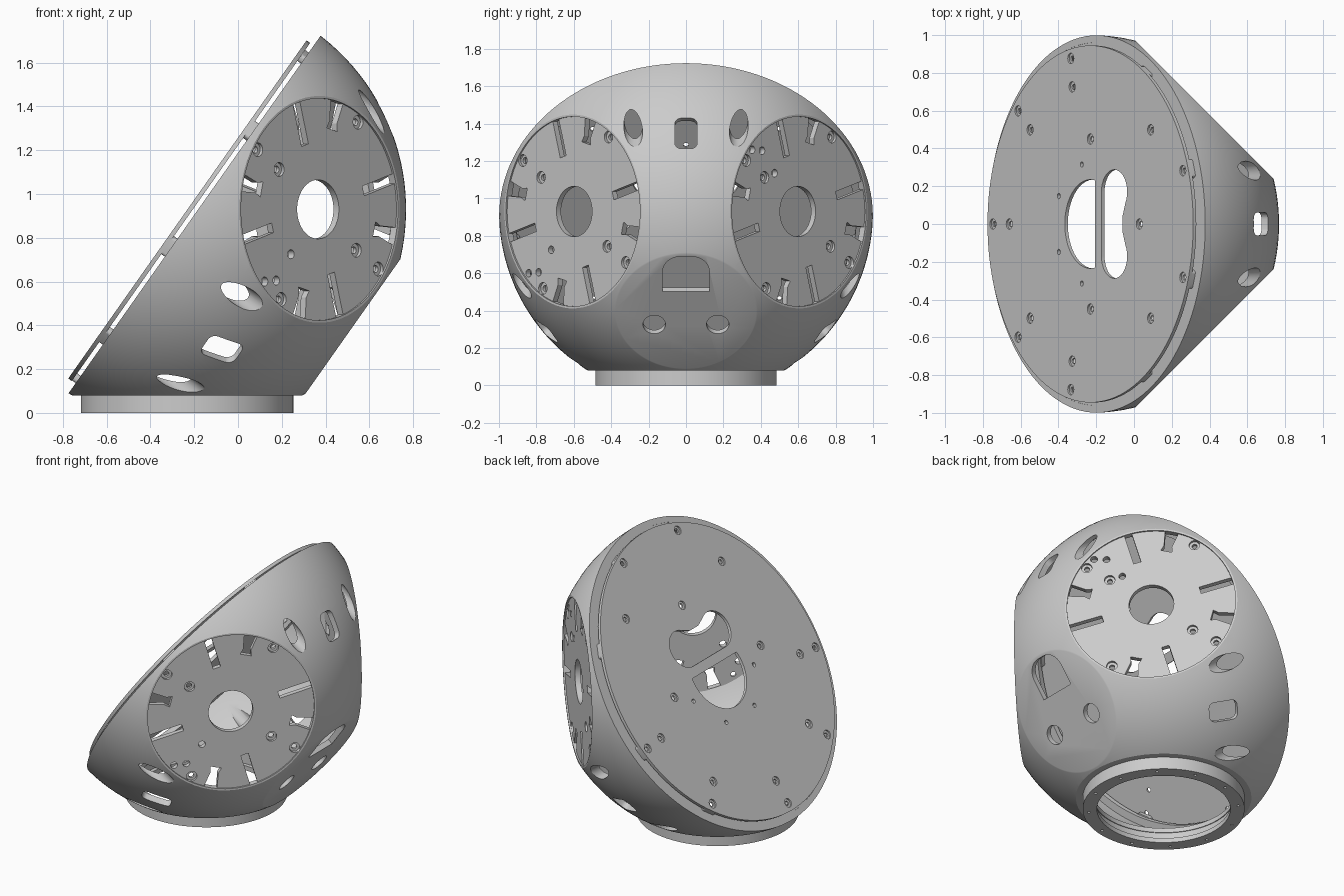
import bpy, bmesh
from math import sin, cos, radians, pi
from mathutils import Matrix, Vector

if "Cube" in bpy.data.objects:
    bpy.data.objects.remove(bpy.data.objects["Cube"], do_unlink=True)

grey = bpy.data.materials.new("satin_grey")
grey.use_nodes = True
grey.diffuse_color = (0.6, 0.6, 0.6, 1)
grey.node_tree.nodes["Principled BSDF"].inputs["Base Color"].default_value = (0.6, 0.6, 0.6, 1)

CENTRE = Vector((-0.232, 0, 0.93))
UP = Vector((0, 0, 1))
SLOPE = Vector((0.576, 0, 0.817)).normalized()
LID = Vector((-SLOPE.z, 0, SLOPE.x))


def frame(normal, u):
    """Frame at the sphere centre: local z is the normal, local x is u."""
    m = Matrix((u, normal.cross(u), normal)).transposed().to_4x4()
    m.translation = CENTRE
    return m


LID_F = frame(LID, SLOPE)
KEEL_F = frame(-LID, SLOPE)
BASE_F = frame(UP, Vector((1, 0, 0)))
SIDES = {}
for side, s in (("left", 1), ("right", -1)):
    n = Vector((1, s, 0)).normalized()
    SIDES[side] = frame(n, UP.cross(n))


def make(name, bm):
    bmesh.ops.recalc_face_normals(bm, faces=bm.faces)
    mesh = bpy.data.meshes.new(name)
    bm.to_mesh(mesh)
    bm.free()
    mesh.materials.append(grey)
    ob = bpy.data.objects.new(name, mesh)
    bpy.context.collection.objects.link(ob)
    return ob


def arc(x, y, r, a0=0, a1=360, n=32):
    full = abs(a1 - a0) == 360
    step = (a1 - a0) / (n if full else n - 1)
    return [(x + r * cos(radians(a0 + step * i)), y + r * sin(radians(a0 + step * i)))
            for i in range(n)]


def polar(r, deg):
    return r * cos(radians(deg)), r * sin(radians(deg))


def turn(pts, deg):
    c, s = polar(1, deg)
    return [(x * c - y * s, x * s + y * c) for x, y in pts]


def rounded(w, h, r):
    pts = []
    for i, (sx, sy) in enumerate(((1, 1), (-1, 1), (-1, -1), (1, -1))):
        pts += arc(sx * (w / 2 - r), sy * (h / 2 - r), r, 90 * i, 90 * i + 90, 6)
    return pts


def add_prism(bm, pts, z0, z1, f):
    face = bm.faces.new([bm.verts.new(f @ Vector((x, y, z0))) for x, y in pts])
    res = bmesh.ops.extrude_face_region(bm, geom=[face], use_keep_orig=True)
    shift = f.to_3x3() @ Vector((0, 0, z1 - z0))
    bmesh.ops.translate(bm, vec=shift,
                        verts=[v for v in res["geom"] if isinstance(v, bmesh.types.BMVert)])


def prism(name, pts, z0, z1, f):
    bm = bmesh.new()
    add_prism(bm, pts, z0, z1, f)
    return make(name, bm)


def subtract(ob, cutter):
    mod = ob.modifiers.new("cut", "BOOLEAN")
    mod.operation, mod.solver, mod.object = "DIFFERENCE", "EXACT", cutter
    dg = bpy.context.evaluated_depsgraph_get()
    mesh = bpy.data.meshes.new_from_object(ob.evaluated_get(dg))
    ob.modifiers.clear()
    ob.data = mesh
    bpy.data.objects.remove(cutter, do_unlink=True)


def cut(ob, shapes):
    """Cut a list of separate prisms (outline, z0, z1, frame) out of ob."""
    bm = bmesh.new()
    for shape in shapes:
        add_prism(bm, *shape)
    subtract(ob, make("cutter", bm))


def body(name, r, lid, side, keel, base):
    """Ball trimmed by flat planes at the given distances from its centre."""
    bm = bmesh.new()
    bmesh.ops.create_uvsphere(bm, u_segments=128, v_segments=64, radius=r, matrix=LID_F)
    planes = [(LID, lid), (-LID, keel), (-UP, base)]
    planes += [(f.to_3x3() @ UP, side) for f in SIDES.values()]
    for n, d in planes:
        bmesh.ops.bisect_plane(bm, geom=bm.verts[:] + bm.edges[:] + bm.faces[:],
                               plane_co=CENTRE + n * d, plane_no=n, clear_outer=True)
        bmesh.ops.holes_fill(bm, edges=[e for e in bm.edges if e.is_boundary], sides=0)
    return make(name, bm)


# Hollow shell with flat sides, keel and base
shell = body("shell", 1.0, -0.041, 0.855, 0.927, 0.85)
subtract(shell, body("hollow", 0.962, 0.1, 0.815, 0.892, 0.82))
cut(shell, [(arc(0, 0, 0.507, n=96), 0.7, 1.0, f) for f in SIDES.values()]
    + [(arc(0, 0, 0.42, n=64), -0.95, -0.78, BASE_F)])

# Access holes in line with the lid screws
OUTER = (18.4, -18.4, 101.6, -101.6, 138, -138, 180)
cut(shell, [(arc(*polar(0.895, a), 0.05), -0.95, -0.12, LID_F) for a in OUTER[:-1]])

# Three rounded windows around the shell
windows = []
for a in (0, 120, -120):
    out = (LID_F.to_3x3() @ Vector((*polar(0.865, a), -0.5))).normalized()
    across = LID.cross(out).normalized()
    windows.append((rounded(0.12, 0.18, 0.035), 0.8, 1.1, frame(out, across)))
cut(shell, windows)

# Arched opening and two round holes in the keel flat
arch = [(0.13, -0.125)] + arc(0.26, -0.025, 0.1, -90, 0, 8) \
    + arc(0.26, 0.025, 0.1, 0, 90, 8) + [(0.13, 0.125)]
cut(shell, [(arch, 0.8, 1.0, KEEL_F)]
    + [(arc(-0.086, y, 0.06), 0.8, 1.0, KEEL_F) for y in (-0.17, 0.17)])

# Inner rim under the lid
rim = prism("rim", arc(0, 0, 0.975, n=128), -0.075, -0.043, LID_F)
cut(rim, [(arc(0, 0, 0.91, n=128), -0.2, 0.1, LID_F)])

# Lid with countersunk screws and two large openings
lid = prism("lid", arc(0, 0, 0.945, n=128), -0.021, -0.001, LID_F)
screws = [polar(0.895, a) for a in OUTER]
screws += [polar(0.745, a) for a in (42, -42, 103, -103, 138, -138, 180)]
screws += [polar(0.45, a) for a in (0, 90, -90)]
kidney = arc(0.22, 0.17, 0.118, 180, -30, 20) + [(0.295, 0.04), (0.295, -0.04)] \
    + arc(0.22, -0.17, 0.118, 30, -180, 20)
cut(lid, [(arc(x, y, 0.028, n=20), -0.011, 0.1, LID_F) for x, y in screws]
    + [(kidney, -0.1, 0.1, LID_F), (arc(0, 0, 0.235, 80, 280, 32), -0.1, 0.1, LID_F)])
pins = [polar(0.325, a) for a in (104, -104, 153, -153)]
cut(lid, [(arc(x, y, 0.014, n=16), -0.1, 0.1, LID_F) for x, y in screws + pins])

# Spacers holding the lid off the rim
bm = bmesh.new()
for a in OUTER + (60, -60):
    add_prism(bm, turn(rounded(0.04, 0.1, 0.015), a), -0.05, -0.02,
              LID_F @ Matrix.Translation((*polar(0.922, a), 0)))
spacers = make("lid_spacers", bm)

# Slotted side discs
long_slot = [(0.305, -0.023), (0.56, -0.023), (0.56, 0.023), (0.305, 0.023)]
short_slot = [(0.375, -0.035), (0.41, -0.024), (0.56, -0.05),
              (0.56, 0.05), (0.41, 0.024), (0.375, 0.035)]
disc_screws = [polar(0.475, a) for a in (145, 57, -35, -120)]
disc_screws += [polar(0.31, a) for a in (144, -37)]
discs = []
for side, f in SIDES.items():
    disc = prism(side + "_disc", arc(0, 0, 0.511, n=96), 0.81, 0.845, f)
    flip = 1 if side == "left" else -1
    small = [(-0.175, 0.205 * flip), (-0.27, 0.325 * flip), (-0.345, 0.33 * flip)]
    shapes = [(arc(0, 0, 0.135, n=48), 0.7, 1.0, f)]
    for k in range(4):
        shapes.append((turn(long_slot, 16 + 90 * k), 0.7, 1.0, f))
        shapes.append((turn(short_slot, 76 + 90 * k), 0.7, 1.0, f))
    cut(disc, shapes)
    cut(disc, [(arc(x, y, 0.032, n=20), 0.828, 1.0, f) for x, y in disc_screws]
        + [(arc(x, y, 0.021, n=20), 0.7, 1.0, f) for x, y in small])
    cut(disc, [(arc(x, y, 0.016, n=16), 0.7, 1.0, f) for x, y in disc_screws])
    discs.append(disc)

# Base ring with a stepped bore and bolt holes
base = prism("base_ring", arc(0, 0, 0.485, n=96), -0.93, -0.83, BASE_F)
cut(base, [(arc(0, 0, 0.4, n=96), -1.0, -0.7, BASE_F)])
cut(base, [(arc(0, 0, 0.425, n=96), -0.9, -0.7, BASE_F)]
    + [(arc(*polar(0.45, 30 * k + 15), 0.009, n=12), -0.95, -0.905, BASE_F) for k in range(12)])

# Smooth curved surfaces, crisp edges
bpy.ops.object.select_all(action="DESELECT")
for ob in [shell, rim, lid, spacers, base] + discs:
    ob.select_set(True)
    bpy.context.view_layer.objects.active = ob
bpy.ops.object.shade_smooth_by_angle(angle=radians(25))
